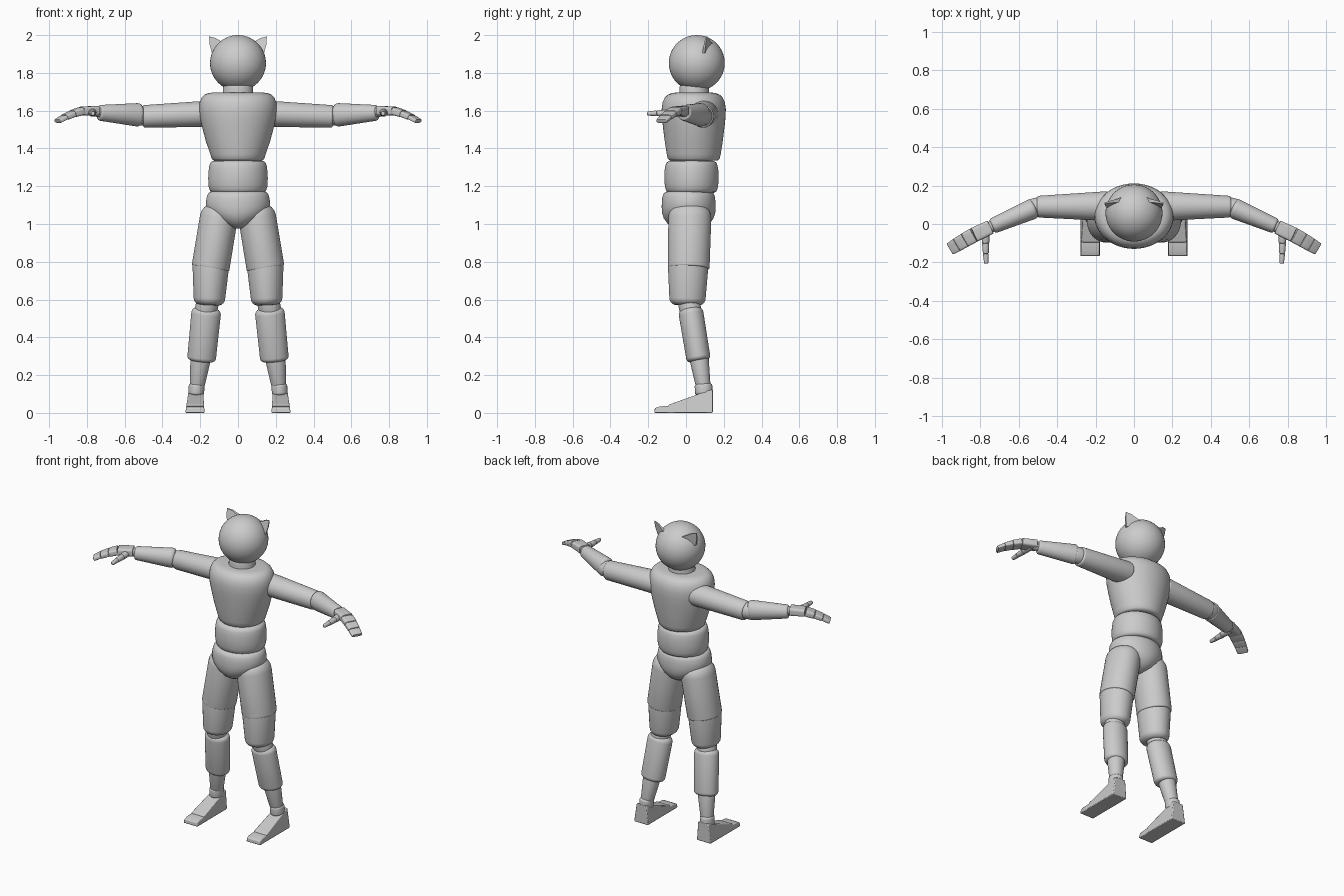
import bpy, bmesh, math
from mathutils import Vector

if "Cube" in bpy.data.objects:
    bpy.data.objects.remove(bpy.data.objects["Cube"])


def finish(name, bm, mirror=False, bevel=0.0, angle=40):
    bmesh.ops.recalc_face_normals(bm, faces=bm.faces)
    me = bpy.data.meshes.new(name)
    bm.to_mesh(me)
    bm.free()
    ob = bpy.data.objects.new(name, me)
    bpy.context.collection.objects.link(ob)
    bpy.ops.object.select_all(action='DESELECT')
    ob.select_set(True)
    bpy.context.view_layer.objects.active = ob
    bpy.ops.object.shade_smooth_by_angle(angle=math.radians(angle))
    if bevel:
        b = ob.modifiers.new("bevel", 'BEVEL')
        b.width, b.segments = bevel, 2
    if mirror:
        ob.modifiers.new("mirror", 'MIRROR')
    return ob


def loft(name, rings, u=Vector((1, 0, 0)), v=Vector((0, 1, 0)), n=40, e=1.0, mirror=False):
    """Skin (super)elliptical rings given as (centre, ru, rv)."""
    bm = bmesh.new()
    prev = None
    for k, (c, ru, rv) in enumerate(rings):
        ring = []
        for i in range(n):
            a = 2 * math.pi * (i + 0.5) / n
            ca, sa = math.cos(a), math.sin(a)
            ca = math.copysign(abs(ca) ** e, ca)
            sa = math.copysign(abs(sa) ** e, sa)
            ring.append(bm.verts.new(Vector(c) + u * ca * ru + v * sa * rv))
        if prev:
            for i in range(n):
                j = (i + 1) % n
                bm.faces.new((prev[i], prev[j], ring[j], ring[i]))
        if k in (0, len(rings) - 1):
            bm.faces.new(ring)
        prev = ring
    return finish(name, bm, mirror)


def limb(name, p0, p1, r0, r1, b0=0.02, b1=0.02, e=1.0):
    """Tapered, mirrored segment with rounded ends."""
    p0, p1 = Vector(p0), Vector(p1)
    d = p1 - p0
    length = d.length
    d.normalize()
    ref = Vector((0, 1, 0)) if abs(d.z) > 0.7 else Vector((0, 0, 1))
    u = ref.cross(d).normalized()
    v = d.cross(u).normalized()
    st = []
    for i in range(6):
        a = i / 5 * math.pi / 2
        st.append((b0 * (1 - math.cos(a)), b0 * (1 - math.sin(a))))
    for i in range(5, -1, -1):
        a = i / 5 * math.pi / 2
        st.append((length - b1 * (1 - math.cos(a)), b1 * (1 - math.sin(a))))
    rings = []
    for s, cut in st:
        t = s / length
        rings.append((p0 + d * s, r0[0] + (r1[0] - r0[0]) * t - cut,
                      r0[1] + (r1[1] - r0[1]) * t - cut))
    return loft(name, rings, u, v, 32, e, True)


def torso(name, y, rows):
    loft(name, [((0, y, z), rx, ry) for z, rx, ry in rows], n=56)


# Head and neck
bm = bmesh.new()
bmesh.ops.create_uvsphere(bm, u_segments=48, v_segments=28, radius=0.148)
finish("head", bm).location = (0, 0.057, 1.852)
torso("neck", 0.043, [(1.66, .082, .078), (1.72, .08, .078), (1.74, .075, .074), (1.76, .06, .06)])

# Ears: thin curved triangles, thicker at the root
bm = bmesh.new()
outline = [(.138, 1.905), (.15, 1.95), (.153, 1.993), (.12, 1.985), (.085, 1.965), (.06, 1.955), (.09, 1.90)]
thick = [.012, .01, .006, .012, .018, .026, .03]
front = [bm.verts.new((x, .082 + (z - 1.9) * .25 + (.15 - x) * .22, z)) for x, z in outline]
back = [bm.verts.new(w.co + Vector((0, t, 0))) for w, t in zip(front, thick)]
bm.faces.new(front)
bm.faces.new(back[::-1])
for i in range(len(front)):
    j = (i + 1) % len(front)
    bm.faces.new((front[i], back[i], back[j], front[j]))
finish("ears", bm, True)

# Torso
torso("chest", 0.041, [
    (1.335, .12, .118), (1.338, .132, .13), (1.347, .14, .138), (1.37, .147, .143), (1.44, .171, .154),
    (1.52, .192, .164), (1.57, .203, .169), (1.61, .206, .170), (1.645, .203, .165), (1.67, .192, .153),
    (1.685, .177, .137), (1.692, .16, .12), (1.695, .14, .10)])
torso("waist", 0.029, [
    (1.165, .13, .118), (1.17, .143, .13), (1.18, .15, .136), (1.2, .156, .141), (1.24, .158, .144),
    (1.28, .156, .143), (1.31, .152, .138), (1.325, .146, .132), (1.333, .136, .12), (1.336, .12, .105)])
torso("pelvis", 0.014, [
    (.975, .02, .05), (.985, .05, .085), (1.0, .085, .11), (1.03, .13, .132), (1.06, .158, .141),
    (1.09, .17, .143), (1.12, .17, .142), (1.145, .165, .139), (1.162, .158, .132), (1.17, .148, .12), (1.174, .13, .105)])

# Legs
limb("upper_thigh", (.09, .022, 1.105), (.146, .014, .765), (.10, .115), (.101, .111), .075, .008)
limb("lower_thigh", (.143, .012, .80), (.153, .007, .57), (.099, .109), (.081, .094), .01, .035)
limb("knee", (.158, .012, .60), (.172, .026, .53), (.06, .058), (.06, .058), .015, .015)
limb("shin", (.166, .022, .555), (.194, .068, .275), (.079, .066), (.076, .064), .032, .022)
limb("lower_leg", (.195, .066, .31), (.218, .093, .13), (.057, .053), (.038, .038), .01, .01)
limb("ankle", (.218, .092, .155), (.222, .095, .095), (.042, .047), (.042, .047), .014, .014)


# Feet: side profile with slightly leaning sides
def foot_part(name, profile):
    bm = bmesh.new()
    sides = [[bm.verts.new((.228 + s * (.051 - .11 * z) - .04 * z, y, z)) for y, z in profile] for s in (-1, 1)]
    bm.faces.new(sides[0])
    bm.faces.new(sides[1][::-1])
    for i in range(len(profile)):
        j = (i + 1) % len(profile)
        bm.faces.new((sides[0][i], sides[1][i], sides[1][j], sides[0][j]))
    finish(name, bm, True, .005, 30)


foot_part("foot", [(.142, 0), (.142, .124), (.115, .117), (-.095, .042), (-.095, 0)])
foot_part("toes", [(-.085, 0), (-.085, .038), (-.14, .034), (-.165, .025), (-.168, 0)])

# Arms
limb("upper_arm", (.13, .093, 1.585), (.505, .09, 1.569), (.078, .070), (.056, .060), .02, .014)
limb("elbow", (.485, .092, 1.571), (.54, .078, 1.574), (.050, .052), (.050, .052), .012, .012)
limb("forearm", (.512, .085, 1.577), (.738, -.012, 1.589), (.055, .064), (.040, .041), .025, .012)
limb("wrist", (.715, -.003, 1.59), (.765, -.024, 1.598), (.03, .03), (.03, .026), .008, .008)

# Hands: palm and jointed mitten of fingers
knuckles = [(.745, -.016, 1.60), (.83, -.056, 1.598), (.876, -.082, 1.583), (.918, -.107, 1.565), (.955, -.129, 1.544)]
sizes = [(.037, .026), (.039, .021), (.038, .017), (.036, .013), (.033, .009)]
names = ["palm", "finger_base", "finger_middle", "finger_tip"]
for i, nm in enumerate(names):
    r1 = (sizes[i + 1][0], sizes[i + 1][1] + .002)
    limb(nm, knuckles[i], knuckles[i + 1], sizes[i], r1, .003, .004, .45)

# Thumbs
joints = [(.772, -.03, 1.592), (.771, -.10, 1.587), (.770, -.155, 1.586), (.768, -.206, 1.585)]
rad = [.023, .019, .015, .011]
for i, nm in enumerate(["thumb_base", "thumb_middle", "thumb_tip"]):
    limb(nm, joints[i], joints[i + 1], (rad[i],) * 2, (rad[i + 1],) * 2, .004, .005)
